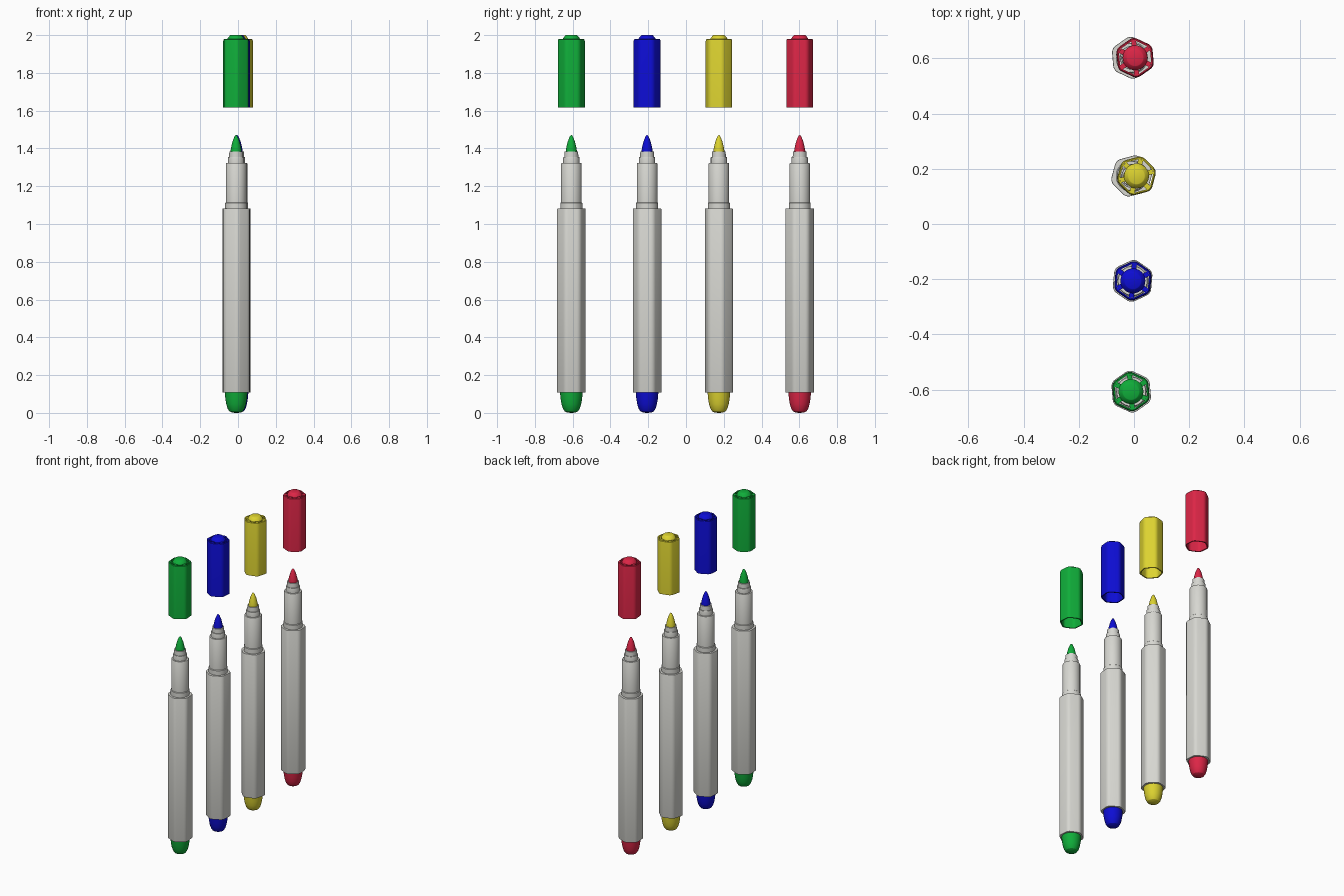
import bpy, bmesh, math
from mathutils import Matrix, Vector

if "Cube" in bpy.data.objects:
    bpy.data.objects.remove(bpy.data.objects["Cube"])


def material(name, rgb):
    m = bpy.data.materials.new(name)
    m.diffuse_color = (*rgb, 1)
    m.use_nodes = True
    m.node_tree.nodes["Principled BSDF"].inputs["Base Color"].default_value = m.diffuse_color
    return m


def outline(kind, r, z, turn):
    """36 points: a circle, or a hexagon with rounded corners (r = half width across flats)."""
    pts = []
    for k in range(6):
        corner = math.radians(turn + 60 * k)
        for i in range(6):
            a = corner + math.radians(-30 + 12 * i)
            if kind == "hex":
                x = 0.658 * r * math.cos(corner) + 0.43 * r * math.cos(a)
                y = 0.658 * r * math.sin(corner) + 0.43 * r * math.sin(a)
            else:
                a = corner + math.radians(-25 + 10 * i)
                x, y = r * math.cos(a), r * math.sin(a)
            pts.append(Vector((x, y, z)))
    return pts


def loft(bm, rings, turn, closed=False):
    """Skin a stack of rings; closed joins the last to the first, otherwise the ends are capped."""
    loops = [[bm.verts.new(p) for p in outline(*ring, turn)] for ring in rings]
    pairs = list(zip(loops, loops[1:]))
    if closed:
        pairs.append((loops[-1], loops[0]))
    else:
        bm.faces.new(loops[0][::-1])
        bm.faces.new(loops[-1])
    for a, b in pairs:
        for i in range(36):
            j = (i + 1) % 36
            bm.faces.new((a[i], a[j], b[j], b[i]))


def finish(name, bm, mat, x, y):
    bmesh.ops.recalc_face_normals(bm, faces=bm.faces)
    me = bpy.data.meshes.new(name)
    bm.to_mesh(me)
    bm.free()
    me.materials.append(mat)
    ob = bpy.data.objects.new(name, me)
    ob.location = (x, y, 0)
    bpy.context.collection.objects.link(ob)
    ob.select_set(True)
    bpy.context.view_layer.objects.active = ob


def part(name, rings, mat, x, y, turn):
    bm = bmesh.new()
    loft(bm, rings, turn)
    finish(name, bm, mat, x, y)


def circles(*pairs):
    return [("circle", r, z) for r, z in pairs]


# Profiles, bottom to top
BARREL = [("hex", 0.0685, 0.107), ("hex", 0.0695, 0.11), ("hex", 0.0695, 1.078), ("hex", 0.0685, 1.081)] + circles(
    (0.058, 1.081), (0.058, 1.112), (0.0545, 1.115), (0.0545, 1.318), (0.0525, 1.322),
    (0.043, 1.322), (0.043, 1.352), (0.042, 1.355), (0.037, 1.355), (0.036, 1.385))
END_PLUG = circles((0.004, 0.0), (0.022, 0.002), (0.036, 0.009), (0.045, 0.023), (0.052, 0.046),
                   (0.057, 0.075), (0.0605, 0.115))
TIP = circles((0.0295, 1.375), (0.0295, 1.387), (0.0255, 1.41), (0.019, 1.436), (0.011, 1.457),
              (0.006, 1.467), (0.001, 1.471))
CAP_SHELL = [("hex", 0.0655, 1.618), ("hex", 0.0655, 1.968), ("hex", 0.064, 1.976), ("hex", 0.061, 1.979),
             ("hex", 0.0565, 1.979), ("hex", 0.0585, 1.618)]
CAP_BUTTON = circles((0.045, 1.955), (0.045, 1.981), (0.042, 1.986), (0.031, 1.999), (0.029, 2.0))


def cap(name, mat, x, y, turn):
    # hollow hexagonal shell with six bridges to the top button, leaving vent slots
    bm = bmesh.new()
    loft(bm, CAP_SHELL, turn, closed=True)
    for k in range(6):
        m = (Matrix.Rotation(math.radians(turn + 60 * k), 4, "Z")
             @ Matrix.Translation((0.05, 0, 1.968))
             @ Matrix.Diagonal((0.022, 0.018, 0.021, 1)))
        bmesh.ops.create_cube(bm, size=1, matrix=m)
    finish(name + "_cap", bm, mat, x, y)
    part(name + "_cap_button", CAP_BUTTON, mat, x, y, turn)


grey = material("light grey", (0.68, 0.68, 0.64))
# colour, linear rgb, body x, cap x, y, rotation of the hexagon
PENS = [
    ("green", (0.005, 0.42, 0.042), -0.010, -0.011, -0.607, 35),
    ("blue", (0.004, 0.004, 0.66), -0.005, -0.004, -0.206, 25),
    ("yellow", (0.72, 0.65, 0.03), -0.008, 0.009, 0.174, 15),
    ("red", (0.72, 0.019, 0.062), -0.008, 0.004, 0.602, 35),
]
for name, rgb, bx, cx, y, turn in PENS:
    ink = material(name, rgb)
    part(name + "_barrel", BARREL, grey, bx, y, turn)
    part(name + "_end_plug", END_PLUG, ink, bx, y, turn)
    part(name + "_tip", TIP, ink, bx, y, turn)
    cap(name, ink, cx, y, turn)

bpy.ops.object.shade_smooth_by_angle(angle=math.radians(30))
